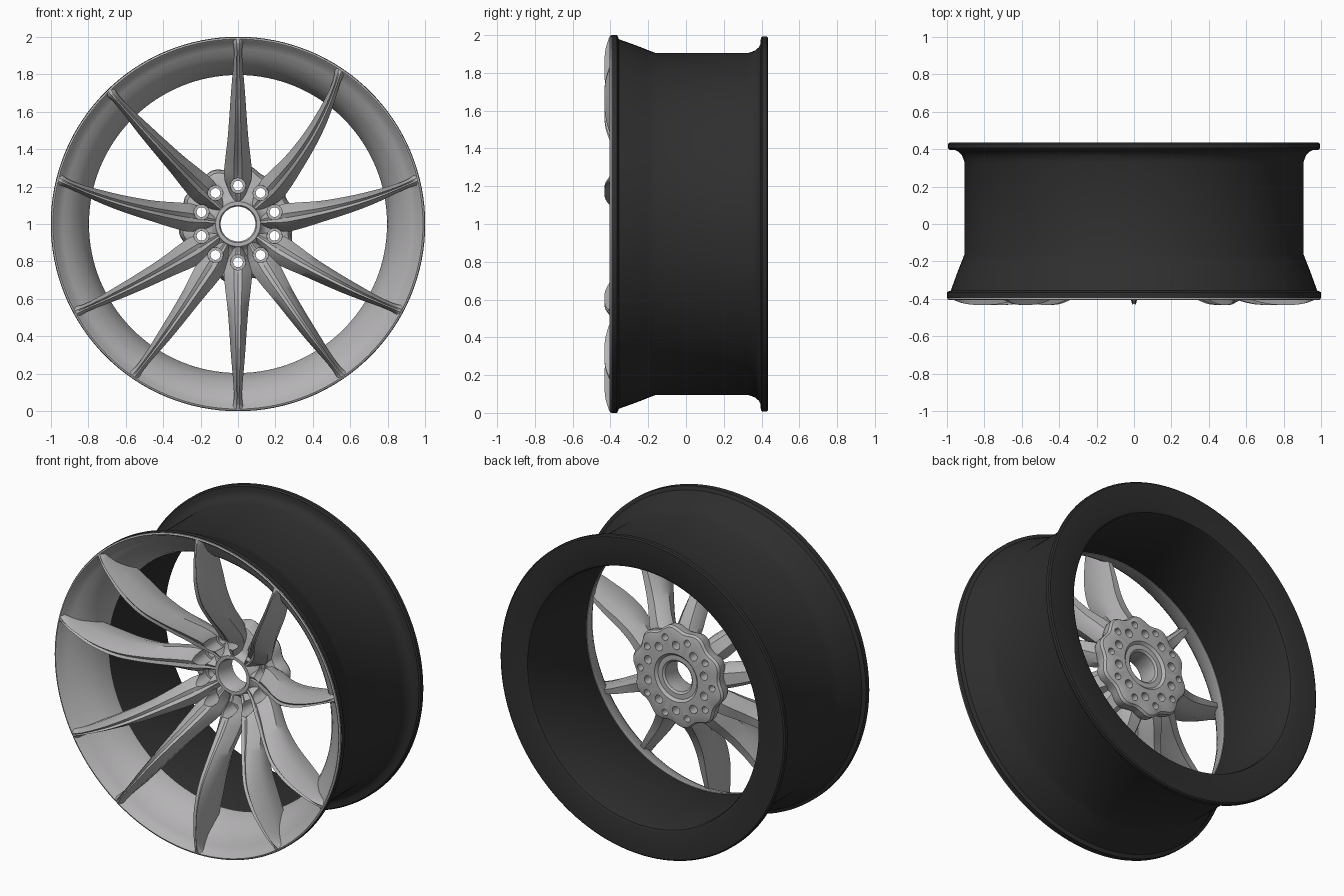
import bpy, bmesh, math
from mathutils import Vector

if "Cube" in bpy.data.objects:
    bpy.data.objects.remove(bpy.data.objects["Cube"])

def material(name, rgb):
    m = bpy.data.materials.new(name)
    m.diffuse_color = (*rgb, 1)
    m.use_nodes = True
    m.node_tree.nodes["Principled BSDF"].inputs["Base Color"].default_value = m.diffuse_color
    return m

SILVER = material("satin silver", (0.46, 0.45, 0.46))
BLACK = material("satin black", (0.028, 0.028, 0.028))

def polar(r, y, ang):
    return Vector((r * math.cos(ang), y, 1 + r * math.sin(ang)))

def make(name, bm, mat):
    bmesh.ops.remove_doubles(bm, verts=bm.verts, dist=1e-5)
    bmesh.ops.recalc_face_normals(bm, faces=bm.faces)
    me = bpy.data.meshes.new(name)
    bm.to_mesh(me)
    bm.free()
    me.materials.append(mat)
    ob = bpy.data.objects.new(name, me)
    bpy.context.collection.objects.link(ob)
    return ob

def skin(bm, rings, closed):
    """Bridge equal point rings; each ring is a closed loop."""
    vs = [[bm.verts.new(p) for p in ring] for ring in rings]
    n, k = len(vs), len(vs[0])
    for i in range(n if closed else n - 1):
        a, b = vs[i], vs[(i + 1) % n]
        for j in range(k):
            bm.faces.new((a[j], a[(j + 1) % k], b[(j + 1) % k], b[j]))
    if not closed:
        bm.faces.new(vs[0])
        bm.faces.new(vs[-1])

def lathe(bm, profile, segs, centre=None, scallop=0):
    """Spin an (r, y) profile around the y axis, optionally with a lobed edge."""
    off = centre - Vector((0, 0, 1)) if centre else Vector()
    rings = []
    for s in range(segs):
        a = math.tau * s / segs
        rings.append([polar(r + (scallop * math.sin(10 * a) if r > 0.2 else 0), y, a) + off
                      for r, y in profile])
    skin(bm, rings, True)

def smooth(ob, angle=35):
    bpy.ops.object.select_all(action='DESELECT')
    ob.select_set(True)
    bpy.context.view_layer.objects.active = ob
    bpy.ops.object.shade_smooth_by_angle(angle=math.radians(angle))

def cut(ob, cutter):
    m = ob.modifiers.new("cut", 'BOOLEAN')
    m.object, m.operation, m.solver = cutter, 'DIFFERENCE', 'EXACT'
    dg = bpy.context.evaluated_depsgraph_get()
    me = bpy.data.meshes.new_from_object(ob.evaluated_get(dg))
    ob.modifiers.clear()
    ob.data = me

# Black barrel with front seat and rear flange
bm = bmesh.new()
lathe(bm, [(1.0, -.395), (1.0, -.365), (.978, -.355), (.962, -.31), (.94, -.25), (.92, -.20),
           (.905, -.16), (.905, .33), (.918, .365), (.935, .385), (.955, .395), (.985, .396),
           (.993, .405), (.993, .428), (.985, .435), (.825, .435), (.806, .427), (.80, .41),
           (.80, -.15), (.84, -.23), (.885, -.295), (.94, -.345), (.985, -.392)], 128)
smooth(make("barrel", bm, BLACK))

# Silver dished front lip
bm = bmesh.new()
lathe(bm, [(.796, -.15), (.80, -.175), (.822, -.235), (.842, -.27), (.87, -.305), (.90, -.335),
           (.935, -.358), (.968, -.38), (.98, -.40), (.988, -.406), (.997, -.402), (.997, -.385),
           (.985, -.378), (.94, -.34), (.885, -.29), (.84, -.225), (.81, -.15)], 128)
smooth(make("front_lip", bm, SILVER))

# Bolt hole cutters (stepped), plus shallow pockets on the back of the hub
bm = bmesh.new()
for k in range(10):
    a = math.radians(90 + 36 * k)
    lathe(bm, [(0, -.4), (.042, -.4), (.04, .015), (.026, .015), (.026, .25), (0, .25)], 20,
          polar(.205, 0, a))
    b = a + math.radians(18)
    lathe(bm, [(0, .055), (.02, .055), (.024, .25), (0, .25)], 16, polar(.25, 0, b))
cutter = make("hole_cutter", bm, SILVER)
cutter.hide_render = True

# Hub with lobed edge and centre bore
bm = bmesh.new()
lathe(bm, [(.093, -.045), (.10, -.056), (.12, -.056), (.135, -.03), (.16, -.015), (.255, -.015),
           (.285, .0), (.30, .03), (.305, .075), (.295, .09), (.26, .10), (.15, .10),
           (.135, .085), (.105, .085), (.093, .075)], 120, scallop=.013)
hub = make("hub", bm, SILVER)
cut(hub, cutter)
smooth(hub)

# Spokes: stations of radius, front y, back y, half width
STATIONS = [(.112, -.05, .05, .027), (.18, -.08, .06, .050), (.25, -.13, .04, .074),
            (.33, -.19, .0, .070), (.45, -.29, -.08, .056), (.58, -.38, -.14, .046),
            (.72, -.425, -.18, .036), (.85, -.432, -.225, .025), (.93, -.425, -.30, .022),
            (.987, -.407, -.385, .030)]
HALF = [(.30, 0), (.50, .10), (1, .45), (.92, .75), (.5, 1)]
SECTION = [(0, .05)] + HALF + [(-u, t) for u, t in reversed(HALF)]

def catmull(pts, steps):
    out = []
    for i in range(len(pts) - 1):
        p = [pts[max(0, min(len(pts) - 1, i + d))] for d in (-1, 0, 1, 2)]
        for s in range(steps):
            t = s / steps
            out.append([.5 * (2 * b + (c - a) * t + (2 * a - 5 * b + 4 * c - d) * t * t
                              + (3 * b - a - 3 * c + d) * t ** 3) for a, b, c, d in zip(*p)])
    return out + [list(pts[-1])]

PATH = catmull(STATIONS, 4)
# (tip angle, root angle) of every spoke, in degrees
SPOKES = [(90, 90), (56.5, 45), (14, 7), (-28, -32), (-55.5, -58), (-90, -90),
          (-124.5, -122), (208.5, 212), (166, 173), (134, 136)]
for n, (tip, root) in enumerate(SPOKES):
    rings = []
    for r, front, back, w in PATH:
        t = max(0, (r - .112) / .875)
        a = math.radians(root + (tip - root) * t ** 1.5)
        side = Vector((-math.sin(a), 0, math.cos(a)))
        rings.append([polar(r, front + (back - front) * d, a) + side * (w * u)
                      for u, d in SECTION])
    bm = bmesh.new()
    skin(bm, rings, False)
    spoke = make(f"spoke_{n + 1}", bm, SILVER)
    cut(spoke, cutter)
    smooth(spoke, 30)

bpy.data.objects.remove(cutter)
